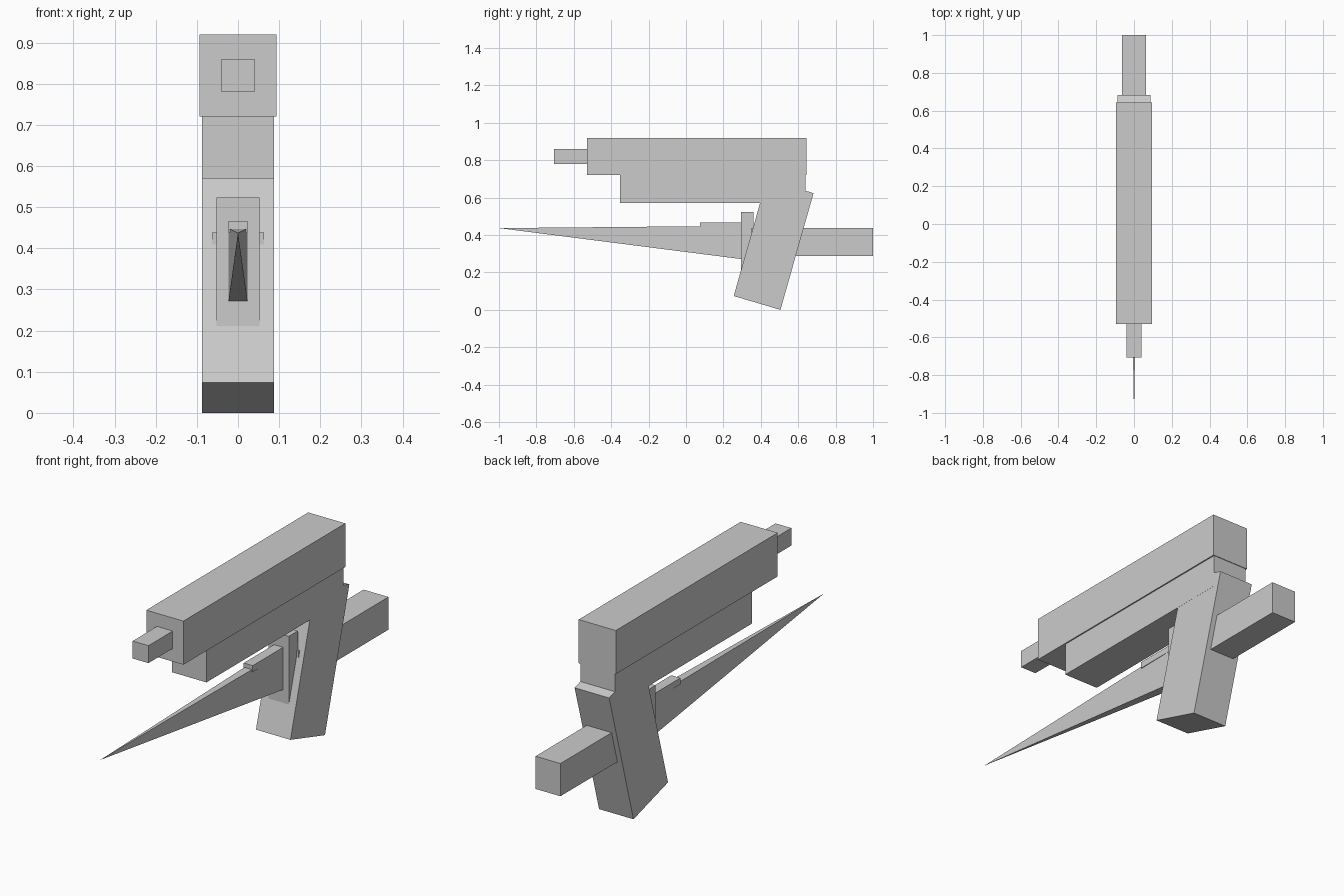
import bpy
import bmesh

if "Cube" in bpy.data.objects:
    bpy.data.objects.remove(bpy.data.objects["Cube"])


def mesh_object(name, verts, faces):
    mesh = bpy.data.meshes.new(name)
    mesh.from_pydata(verts, [], faces)
    bm = bmesh.new()
    bm.from_mesh(mesh)
    bmesh.ops.recalc_face_normals(bm, faces=bm.faces)
    bm.to_mesh(mesh)
    bm.free()
    obj = bpy.data.objects.new(name, mesh)
    bpy.context.collection.objects.link(obj)
    return obj


def side_profile(name, half_width, points):
    """Extrude a (y, z) outline symmetrically across x."""
    n = len(points)
    verts = [(x, y, z) for x in (-half_width, half_width) for y, z in points]
    faces = [tuple(range(n)), tuple(range(n, 2 * n))]
    faces += [(i, (i + 1) % n, n + (i + 1) % n, n + i) for i in range(n)]
    return mesh_object(name, verts, faces)


def block(name, half_width, y0, y1, z0, z1):
    return side_profile(name, half_width, [(y0, z0), (y1, z0), (y1, z1), (y0, z1)])


# Pistol: slide, barrel, lower frame and slanted grip
block("slide", 0.094, -0.53, 0.643, 0.72, 0.92)
block("barrel", 0.04, -0.706, -0.50, 0.78, 0.86)
block("frame", 0.088, -0.354, 0.64, 0.57, 0.73)
side_profile("grip", 0.0875, [(0.255, 0.074), (0.505, 0.0), (0.682, 0.624), (0.432, 0.698)])

# Knife: handle, guard and raised spine
block("knife_handle", 0.063, 0.35, 1.0, 0.288, 0.438)
block("knife_guard", 0.052, 0.294, 0.36, 0.20, 0.524)
block("knife_spine", 0.023, 0.074, 0.30, 0.437, 0.466)

# Blade tapering to a point
w, y, z0, z1 = 0.023, 0.30, 0.271, 0.449
mesh_object("knife_blade",
            [(-w, y, z0), (w, y, z0), (w, y, z1), (-w, y, z1), (0, -1.0, 0.437)],
            [(0, 1, 2, 3), (0, 1, 4), (1, 2, 4), (2, 3, 4), (3, 0, 4)])
